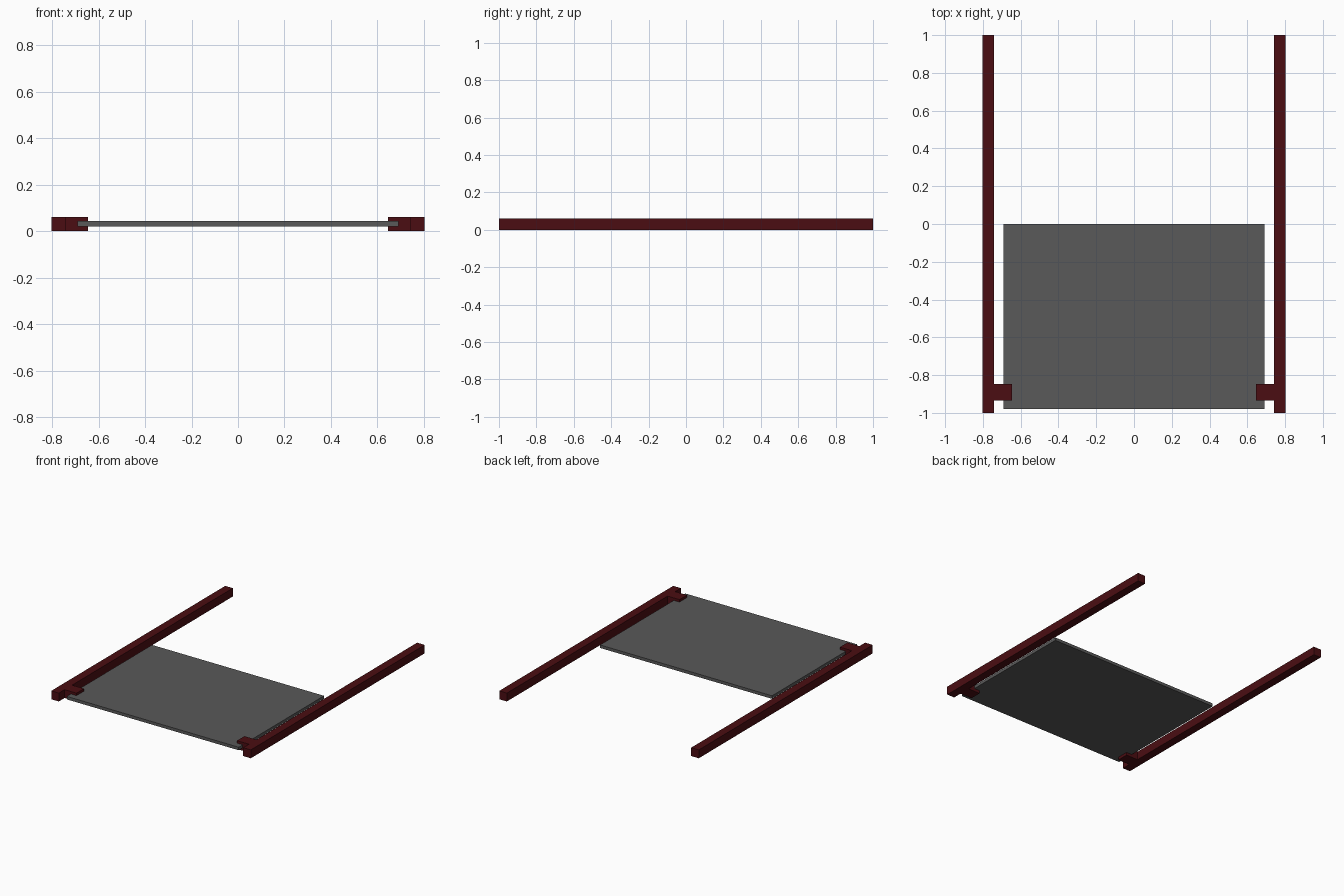
import bpy

if "Cube" in bpy.data.objects:
    bpy.data.objects.remove(bpy.data.objects["Cube"])


def material(name, rgb):
    mat = bpy.data.materials.new(name)
    mat.diffuse_color = (*rgb, 1.0)
    mat.use_nodes = True
    mat.node_tree.nodes["Principled BSDF"].inputs["Base Color"].default_value = mat.diffuse_color
    return mat


def box(name, lo, hi, mat, mirrored=False):
    """Box between two corners, optionally mirrored across x = 0."""
    bpy.ops.mesh.primitive_cube_add(size=1)
    obj = bpy.context.object
    obj.name = name
    for v in obj.data.vertices:
        v.co = [lo[i] + (v.co[i] + 0.5) * (hi[i] - lo[i]) for i in range(3)]
    obj.data.materials.append(mat)
    if mirrored:
        obj.modifiers.new("Mirror", "MIRROR").use_axis[0] = True
    return obj


red = material("dark_red", (0.07, 0.004, 0.006))
grey = material("dark_grey", (0.10, 0.10, 0.10))

# Long side rails
box("side_rails", (0.742, -1.0, 0.0), (0.803, 1.0, 0.061), red, mirrored=True)

# Short blocks gripping the panel near the front
box("panel_brackets", (0.646, -0.934, 0.0), (0.742, -0.848, 0.061), red, mirrored=True)

# Flat panel carried between the rails
box("panel", (-0.692, -0.98, 0.021), (0.692, 0.0, 0.043), grey)
